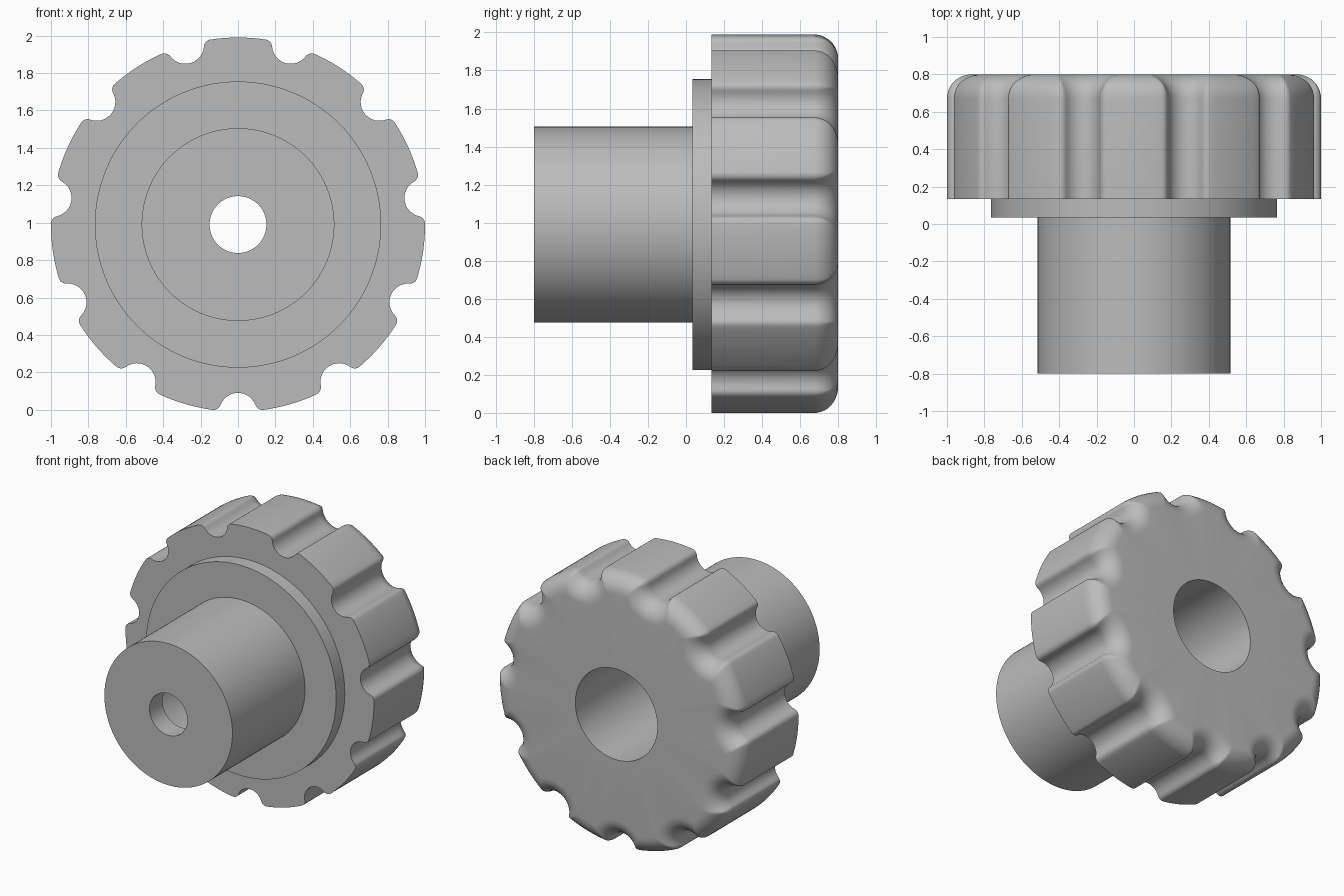
import bpy
import bmesh
from math import sin, cos, pi, atan2, acos, radians

cube = bpy.data.objects.get("Cube")
if cube:
    bpy.data.objects.remove(cube, do_unlink=True)

LOBES = 11
CENTRE_Z = 0.99
GROOVE_SEGS, CORNER_SEGS, LOBE_SEGS = 6, 5, 5
HALF = GROOVE_SEGS + CORNER_SEGS + LOBE_SEGS
COUNT = LOBES * 2 * HALF          # points around every ring
BORE, PILOT = 0.33, 0.152

grey = bpy.data.materials.new("plain grey")
grey.use_nodes = True
colour = (0.5, 0.5, 0.5, 1)
grey.diffuse_color = colour
grey.node_tree.nodes["Principled BSDF"].inputs["Base Color"].default_value = colour


def circle(radius, y):
    """Round ring of points about the knob axis, starting at the bottom."""
    angles = [2 * pi * i / COUNT for i in range(COUNT)]
    return [(radius * sin(a), y, CENTRE_Z - radius * cos(a)) for a in angles]


def scalloped(inset, y):
    """Grip outline: grooves, rounded corners and lobes, offset inwards."""
    outer, groove = 1 - inset, 0.1 + inset
    corner = max(0.04 - inset, 0.015)
    a, b = outer - corner, groove + corner
    phi = acos((a * a + 1 - b * b) / (2 * a))
    fx, fr = a * sin(phi), a * cos(phi)
    psi = atan2(fx, 1 - fr)
    half = []                      # (sideways, radial) from groove to lobe
    for i in range(GROOVE_SEGS):
        t = psi * i / GROOVE_SEGS
        half.append((groove * sin(t), 1 - groove * cos(t)))
    for i in range(CORNER_SEGS):
        t = -psi + (phi + psi) * i / CORNER_SEGS
        half.append((fx + corner * sin(t), fr + corner * cos(t)))
    for i in range(LOBE_SEGS + 1):
        t = phi + (pi / LOBES - phi) * i / LOBE_SEGS
        half.append((outer * sin(t), outer * cos(t)))
    points = []
    for k in range(LOBES):
        turn, following = 2 * pi * k / LOBES, 2 * pi * (k + 1) / LOBES
        sector = [(s, r, turn) for s, r in half[:-1]]
        sector += [(-s, r, following) for s, r in half[:0:-1]]
        for s, r, t in sector:
            x, d = s * cos(t) + r * sin(t), r * cos(t) - s * sin(t)
            points.append((x, y, CENTRE_Z - d))
    return points


def ring_solid(name, rings):
    """Join the rings one after another into a closed hollow solid."""
    bm = bmesh.new()
    loops = [[bm.verts.new(p) for p in ring] for ring in rings]
    for one, two in zip(loops, loops[1:] + loops[:1]):
        for i in range(COUNT):
            j = (i + 1) % COUNT
            bm.faces.new((one[i], one[j], two[j], two[i]))
    bmesh.ops.recalc_face_normals(bm, faces=bm.faces)
    mesh = bpy.data.meshes.new(name)
    bm.to_mesh(mesh)
    bm.free()
    mesh.materials.append(grey)
    obj = bpy.data.objects.new(name, mesh)
    bpy.context.collection.objects.link(obj)
    bpy.ops.object.select_all(action="DESELECT")
    obj.select_set(True)
    bpy.context.view_layer.objects.active = obj
    bpy.ops.object.shade_smooth_by_angle(angle=radians(40))
    return obj


# Stem with a small pilot hole opening into the wide bore
STEM_FRONT, COLLAR_FRONT, GRIP_FRONT, BACK = -0.8, 0.035, 0.135, 0.8
STEP = -0.65
ring_solid("stem", [circle(0.515, COLLAR_FRONT), circle(0.515, STEM_FRONT),
                    circle(PILOT, STEM_FRONT), circle(PILOT, STEP),
                    circle(BORE, STEP), circle(BORE, COLLAR_FRONT)])

# Thin collar between stem and grip
ring_solid("collar", [circle(0.765, GRIP_FRONT), circle(0.765, COLLAR_FRONT),
                      circle(BORE, COLLAR_FRONT), circle(BORE, GRIP_FRONT)])

# Fluted grip with a rounded back edge
ROUND, STEPS = 0.13, 10
rounded = []
for i in range(STEPS + 1):
    t = pi / 2 * i / STEPS
    rounded.append(scalloped(ROUND * (1 - cos(t)), BACK - ROUND + ROUND * sin(t)))
ring_solid("grip", [circle(BORE, GRIP_FRONT), scalloped(0, GRIP_FRONT)]
           + rounded + [circle(BORE, BACK)])
